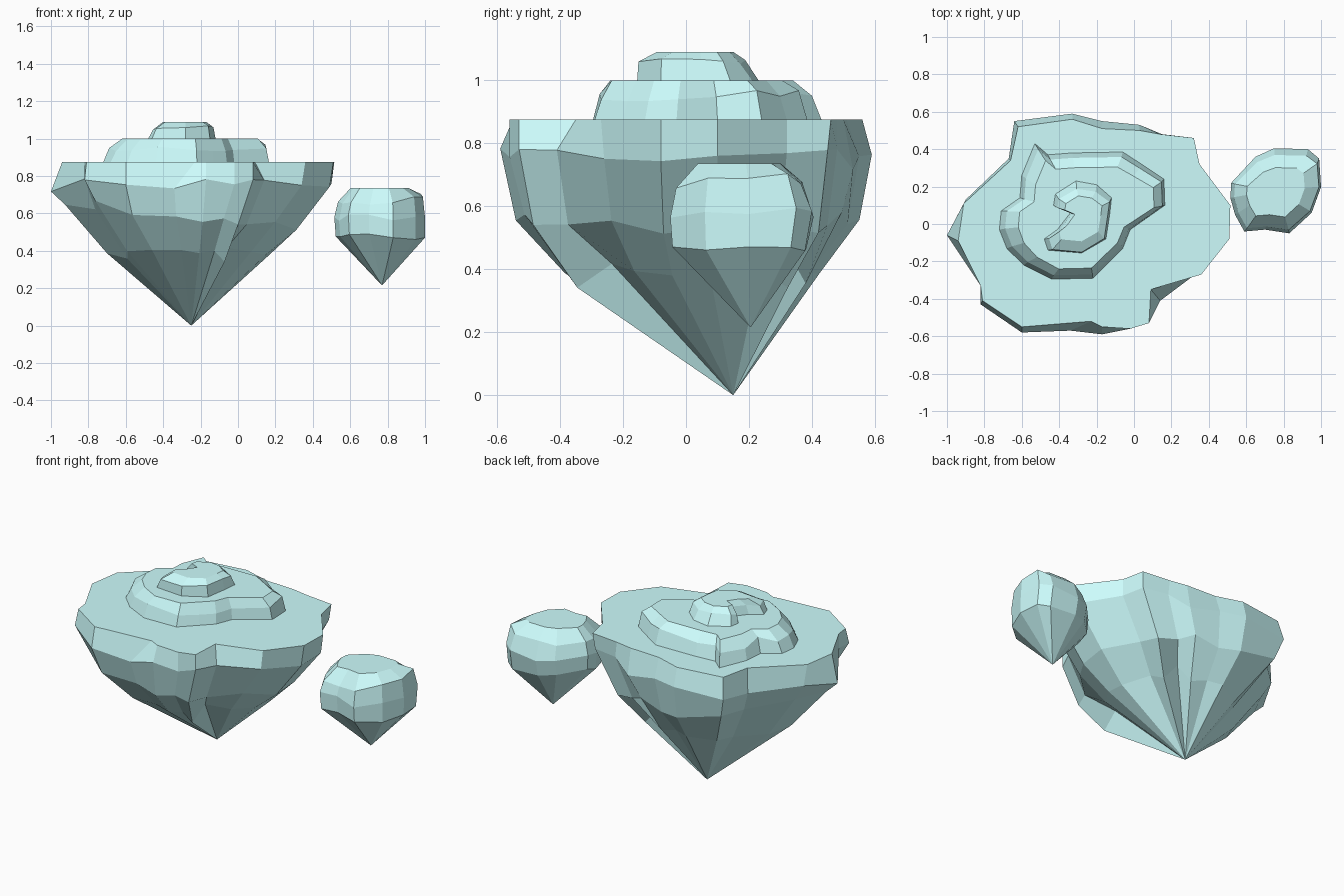
import bpy, bmesh, random

if "Cube" in bpy.data.objects:
    bpy.data.objects.remove(bpy.data.objects["Cube"])

random.seed(4)
mat = bpy.data.materials.new("pale_teal")
mat.diffuse_color = (0.61, 0.98, 0.98, 1)
mat.use_nodes = True
mat.node_tree.nodes["Principled BSDF"].inputs["Base Color"].default_value = mat.diffuse_color


def scaled(pts, c, left, right, front, back, creases={}):
    """Shrink an outline about c by different amounts on its four sides."""
    out = []
    for i, (x, y) in enumerate(pts):
        k = creases.get(i, 1)          # creased corners are pulled further inward
        out.append((c[0] + (x - c[0]) * (left if x < c[0] else right) * k,
                    c[1] + (y - c[1]) * (front if y < c[1] else back) * k))
    return out


def rock(name, rings, apex=None, raised={}):
    """Loft rings (outline, z, z tilt along x, roughness) from flat top downward.
    raised lifts single corners of the lowest ring."""
    bm = bmesh.new()
    loops = []
    for pts, z, tilt, rough in rings:
        mid = sum(p[0] for p in pts) / len(pts)
        loops.append([bm.verts.new((x, y, z + tilt * (x - mid) + random.uniform(-rough, rough)))
                      for x, y in pts])
    for i, dz in raised.items():
        loops[-1][i].co.z += dz
    n = len(loops[0])
    bm.faces.new(loops[0])
    for a, b in zip(loops, loops[1:]):
        for i in range(n):
            j = (i + 1) % n
            bm.faces.new((a[i], b[i], b[j], a[j]))
    if apex:
        tip = bm.verts.new(apex)
        for i in range(n):
            bm.faces.new((loops[-1][i], tip, loops[-1][(i + 1) % n]))
    me = bpy.data.meshes.new(name)
    bm.to_mesh(me)
    bm.free()
    me.materials.append(mat)
    bpy.context.collection.objects.link(bpy.data.objects.new(name, me))


# Main island: flat top, slightly bulging rim, tapering to an off-centre point
top = [(.515, .10), (.35, .32), (.32, .46), (.14, .48), (.03, .50), (-.17, .51), (-.33, .56),
       (-.62, .52), (-.66, .34), (-.91, .11), (-.94, -.09), (-.82, -.33), (-.81, -.41),
       (-.60, -.55), (-.23, -.52), (-.17, -.55), (-.02, -.56), (.08, -.53), (.09, -.35),
       (.36, -.27), (.51, -.08)]
rim = [(.50, .10), (.35, .32), (.31, .45), (.15, .48), (.03, .53), (-.17, .55), (-.33, .59),
       (-.64, .55), (-.67, .35), (-.90, .13), (-1.0, -.06), (-.82, -.33), (-.82, -.43),
       (-.60, -.58), (-.34, -.57), (-.17, -.59), (-.02, -.56), (.08, -.53), (.14, -.41),
       (.34, -.26), (.49, -.08)]
c = (-.25, .03)
rock("main_island", [(top, .875, 0, 0), (rim, .75, 0, .04),
                     (scaled(rim, c, .90, .76, .92, .93), .58, -.10, .035),
                     (scaled(rim, c, .60, .54, .67, .70, {3: .92, 7: .85, 18: .9}),
                      .375, -.03, .03)],
     (-.25, .15, 0), {3: .12, 18: .06})

# Middle terrace
mid = [(.16, .24), (.165, .10), (-.02, -.03), (-.06, -.13), (-.13, -.20), (-.22, -.29),
       (-.44, -.295), (-.59, -.22), (-.68, -.13), (-.72, -.03), (-.71, .07), (-.61, .14),
       (-.60, .26), (-.53, .43), (-.46, .37), (-.33, .38), (-.06, .385), (.04, .32)]
c = (-.28, .05)
rock("middle_terrace", [(scaled(mid, c, .77, .87, .84, .76), 1.0, 0, 0),
                        (scaled(mid, c, .93, .97, .94, .92), .95, 0, .018),
                        (mid, .875, 0, 0)])

# Summit with a notch on its left side
summit = [(-.12, .14), (-.13, .05), (-.15, -.08), (-.28, -.155), (-.46, -.14), (-.48, -.08),
          (-.41, -.03), (-.34, .06), (-.43, .10), (-.42, .16), (-.31, .23), (-.20, .21)]
c = (-.28, .04)
rock("summit", [(scaled(summit, c, .60, .68, .68, .58), 1.09, 0, 0),
                (scaled(summit, c, .87, .93, .98, .78), 1.055, .05, .01),
                (summit, 1.0, 0, 0)])

# Small floating islet: rounded top over a pointed base
islet = [(.99, .35), (.93, .40), (.75, .405), (.65, .36), (.52, .22), (.515, .14), (.54, .05),
         (.59, -.04), (.70, -.03), (.83, -.05), (.95, .06), (1.0, .20)]
c = (.77, .18)
rock("small_islet", [(scaled(islet, c, .66, .62, .62, .54), .735, 0, 0),
                     (scaled(islet, c, .92, .95, .92, .84), .67, .08, .02),
                     (islet, .58, 0, .02),
                     (scaled(islet, c, .97, 1, .97, .90), .475, -.06, .015)],
     (.77, .205, .215))
